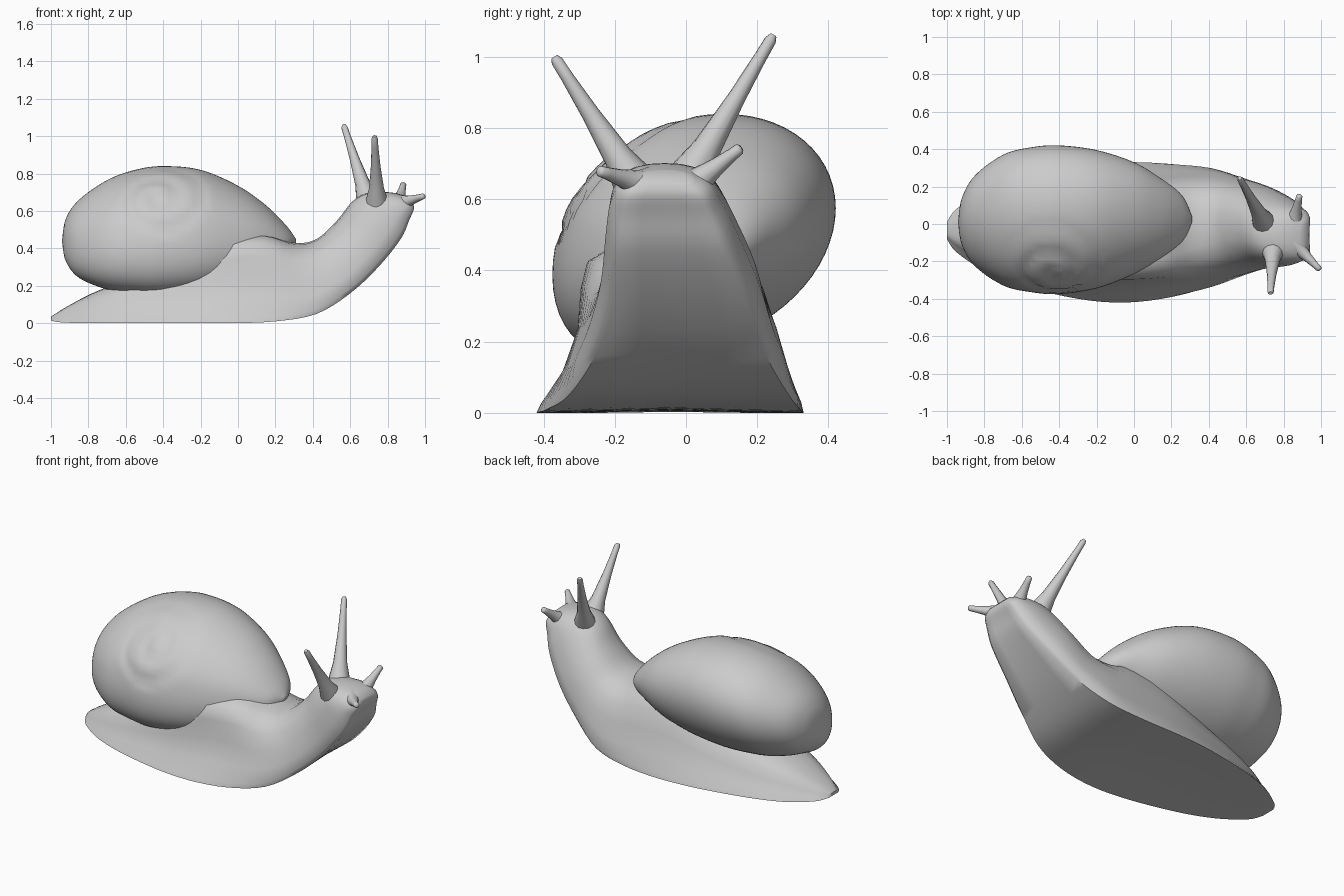
import bpy, bmesh, math
from mathutils import Vector

cube = bpy.data.objects.get("Cube")
if cube:
    bpy.data.objects.remove(cube)

grey = bpy.data.materials.new("snail_grey")
grey.use_nodes = True
colour = (0.6, 0.6, 0.6, 1)
grey.diffuse_color = colour
grey.node_tree.nodes["Principled BSDF"].inputs["Base Color"].default_value = colour


def smooth_rows(rows, steps):
    """Catmull-Rom interpolation through rows of measurements."""
    out = []
    for i in range(len(rows) - 1):
        a, b = rows[max(i - 1, 0)], rows[i]
        c, d = rows[i + 1], rows[min(i + 2, len(rows) - 1)]
        for s in range(steps):
            t = s / steps
            out.append([q + t / 2 * (r - p + t * (2 * p - 5 * q + 4 * r - e + t * (3 * (q - r) + e - p)))
                        for p, q, r, e in zip(a, b, c, d)])
    return out + [list(rows[-1])]


def loft(name, rings, angle):
    """Skin closed rings, cap both ends and shade smooth."""
    bm = bmesh.new()
    loops = [[bm.verts.new(p) for p in ring] for ring in rings]
    n = len(loops[0])
    for lo, hi in zip(loops, loops[1:]):
        for i in range(n):
            j = (i + 1) % n
            bm.faces.new((lo[i], lo[j], hi[j], hi[i]))
    bm.faces.new(loops[0])
    bm.faces.new(loops[-1])
    bmesh.ops.recalc_face_normals(bm, faces=bm.faces)
    mesh = bpy.data.meshes.new(name)
    bm.to_mesh(mesh)
    bm.free()
    mesh.materials.append(grey)
    obj = bpy.data.objects.new(name, mesh)
    bpy.context.collection.objects.link(obj)
    bpy.ops.object.select_all(action='DESELECT')
    obj.select_set(True)
    bpy.context.view_layer.objects.active = obj
    bpy.ops.object.shade_smooth_by_angle(angle=math.radians(angle))


# Body: foot x, foot z, back x, back z, right edge y, left edge y, roundness, right shoulder
body_rows = [
    (-1, .015, -1, .035, -.08, .01, 0, 0),
    (-.95, .005, -.93, .08, -.15, .08, 0, 0),
    (-.8, 0, -.78, .16, -.25, .18, 0, 0),
    (-.6, 0, -.6, .23, -.33, .25, 0, .3),
    (-.3, 0, -.3, .34, -.4, .31, 0, .8),
    (-.05, 0, -.08, .455, -.42, .33, 0, 1),
    (.2, .01, .14, .475, -.4, .33, .1, .8),
    (.42, .05, .3, .43, -.355, .315, .3, .3),
    (.6, .16, .42, .45, -.295, .265, .55, 0),
    (.75, .3, .53, .55, -.25, .215, .75, 0),
    (.87, .45, .61, .65, -.23, .15, .9, 0),
    (.915, .55, .69, .695, -.215, .105, 1, 0),
    (.94, .61, .81, .7, -.19, .07, 1, 0),
    (.935, .645, .9, .68, -.14, .02, 1, 0),
]
# Half outlines of a section: height share, width share of the flat foot and of the round neck
side = [(0, 1, .74), (.06, .98, .88), (.25, .86, .99), (.5, .76, .95),
        (.74, .67, .82), (.9, .52, .58), (.98, .28, .31)]
rings = []
for fx, fz, tx, tz, y0, y1, neck, shoulder in smooth_rows(body_rows, 4):
    half = [(v, u + (w - u) * neck) for v, u, w in side]
    outline = half + [(1, 0)]
    outline += [(v, -u - shoulder * (.2 * v ** 4 - .08 * math.sin(math.pi * v))) for v, u in reversed(half)]
    outline += [(.01, -.45), (.02, 0), (.01, .45)]
    mid, reach = (y0 + y1) / 2, (y1 - y0) / 2
    rings.append([(fx + (tx - fx) * v, mid + reach * u, max(fz + (tz - fz) * v, 0)) for v, u in outline])
loft("body", rings, 50)

# Shell: x, right y, left y, bottom z, top z
shell_rows = [
    (-.94, 0, .02, .43, .45),
    (-.92, -.11, .14, .34, .56),
    (-.85, -.22, .26, .26, .66),
    (-.7, -.32, .37, .205, .765),
    (-.55, -.355, .41, .185, .82),
    (-.4, -.365, .42, .18, .84),
    (-.2, -.335, .395, .2, .82),
    (0, -.26, .33, .25, .735),
    (.15, -.18, .24, .31, .63),
    (.26, -.09, .15, .37, .52),
    (.31, .01, .04, .43, .45),
]
centre = Vector((-.4, .03, .5))
axis = Vector((-.07, -.8, .5)).normalized()
side_a = axis.cross(Vector((1, 0, 0))).normalized()
side_b = axis.cross(side_a)


def coil(p):
    """Press a spiral seam into the shell around its apex."""
    d = p - centre
    a, b = d.dot(side_a), d.dot(side_b)
    r = math.hypot(a, b)
    if d.dot(axis) < 0 or r > .3:
        return p
    turns = r / .13 - math.atan2(b, a) / math.tau
    gap = abs(turns - round(turns))
    fade = min(1, (.3 - r) / .1)
    return p - axis * .014 * fade * math.exp(-(gap / .14) ** 2)


rings = []
for x, y0, y1, z0, z1 in smooth_rows(shell_rows, 6):
    ring = []
    ry, rz = (y1 - y0) / 2, (z1 - z0) / 2
    for i in range(64):
        t = math.tau * i / 64
        across, up = math.cos(t), math.sin(t + .2)
        fuller = max(0, -across) * max(0, -up)  # sagging lower right side
        ring.append(coil(Vector((x, (y0 + y1) / 2 + ry * (across - .1 * fuller),
                                 (z0 + z1) / 2 + rz * (up - .28 * fuller)))))
    rings.append(ring)
loft("shell", rings, 60)


# Stalks: flared at the root, narrowing to a blunt tip
def stalk(name, root, tip, width):
    root, tip = Vector(root), Vector(tip)
    turn = (tip - root).to_track_quat('Z', 'Y')
    profile = [(0, 1.2), (.15, 1.05), (.3, .72), (.6, .46), (.85, .33), (.97, .3), (1, .18)]
    loft(name, [[root.lerp(tip, f) + turn @ Vector((math.cos(k * math.tau / 12) * w * width,
                                                    math.sin(k * math.tau / 12) * w * width, 0))
                 for k in range(12)] for f, w in profile], 50)


stalk("left_eye_stalk", (.71, -.02, .61), (.565, .245, 1.06), .056)
stalk("right_eye_stalk", (.745, -.115, .6), (.73, -.37, 1), .056)
stalk("left_feeler", (.85, -.02, .61), (.885, .155, .745), .055)
stalk("right_feeler", (.84, -.09, .63), (.995, -.245, .68), .053)
